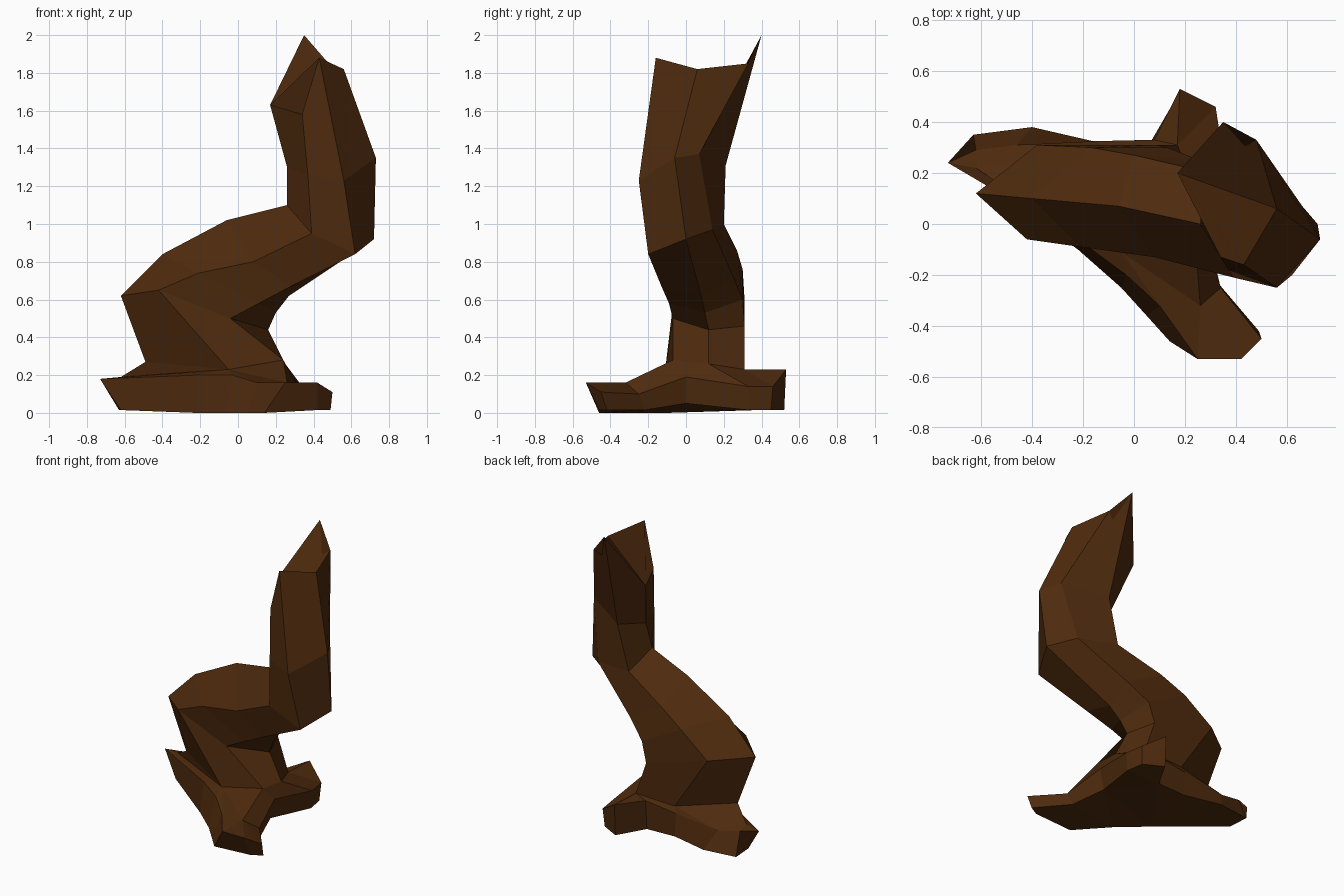
import bpy, bmesh

# Six-sided cross-sections of the trunk, from the foot up to the broken top
# (corner order: left/top ridge, front upper, front lower, right, back right, back left)
SECTIONS = [
    [(-.49, .13, .27), (-.05, -.11, .23), (.24, -.07, .28), (.25, .12, .26), (.17, .31, .23), (-.13, .31, .22)],
    [(-.62, .12, .62), (-.42, -.06, .65), (-.04, -.07, .50), (.16, .12, .44), (.09, .31, .46), (-.38, .31, .60)],
    [(-.40, .10, .84), (-.21, -.09, .74), (.11, -.09, .58), (.20, .10, .53), (.13, .30, .60), (-.17, .30, .76)],
    [(-.06, .07, 1.02), (.08, -.13, .80), (.28, -.13, .67), (.27, .08, .62), (.26, .25, .72), (0, .27, .86)],
    [(.26, 0, 1.10), (.39, -.21, .95), (.62, -.20, .84), (.72, 0, .92), (.58, .14, .97), (.30, .20, 1.0)],
    [(.26, .07, 1.30), (.37, -.18, 1.26), (.56, -.25, 1.23), (.73, -.06, 1.35), (.66, .07, 1.37), (.38, .21, 1.31)],
    [(.17, .20, 1.63), (.34, -.13, 1.58), (.43, -.16, 1.88), (.56, .06, 1.82), (.48, .33, 1.85), (.35, .40, 2.0)],
]
# Root outline: (anchor it joins, upper edge, ground edge x and y)
# anchors 0-5 are the trunk foot, 6 the front root's ridge, 7 the left root's ridge
ROOTS = [
    (7, (-.73, .24, .18), (-.62, .20)), (1, (-.22, -.06, .20), (-.22, -.10)),
    (1, (-.03, -.20, .20), (-.05, -.25)), (1, (.10, -.32, .16), (.05, -.36)),
    (6, (.25, -.53, .16), (.14, -.46)), (6, (.42, -.53, .16), (.42, -.46)),
    (6, (.50, -.45, .11), (.49, -.42)), (6, (.34, -.25, .10), (.32, -.22)),
    (2, (.28, 0, .19), (.25, 0)), (3, (.34, .33, .14), (.33, .33)),
    (4, (.32, .46, .14), (.31, .45)), (4, (.18, .53, .23), (.18, .52)),
    (4, (.08, .33, .21), (.07, .33)), (5, (-.15, .325, .18), (-.14, .32)),
    (5, (-.46, .31, .14), (-.40, .38)), (7, (-.62, .29, .17), (-.63, .35)),
]

bm = bmesh.new()


def ring(points):
    return [bm.verts.new(p) for p in points]


def bridge(a, b):
    n = len(a)
    for i in range(n):
        j = (i + 1) % n
        bm.faces.new((a[i], a[j], b[j], b[i]))


# Trunk
rings = [ring(s) for s in SECTIONS]
for low, high in zip(rings, rings[1:]):
    bridge(low, high)

# Jagged broken top, split in two
c = rings[-1]
bm.faces.new((c[0], c[1], c[2], c[3]))
bm.faces.new((c[0], c[3], c[4], c[5]))

# Roots: spread from the trunk foot and root ridges to the outline
foot = rings[0] + ring([(.26, -.32, .16), (-.62, .22, .19)])
rim = ring([r[1] for r in ROOTS])
for i in range(len(rim)):
    j = (i + 1) % len(rim)
    p, q = foot[ROOTS[i][0]], foot[ROOTS[j][0]]
    bm.faces.new((rim[i], rim[j], p) if p == q else (rim[i], rim[j], q, p))
for tri in ((1, 6, 2), (5, 7, 0), (0, 7, 1)):
    bm.faces.new([foot[k] for k in tri])

# Underside, raised slightly between the right-hand roots
base = ring([(x, y, .05 if y == 0 else (0 if abs(x) < .23 and y < 0 else .015)) for _, _, (x, y) in ROOTS])
bridge(base, rim)
bm.faces.new(base[::-1])

bmesh.ops.triangulate(bm, faces=[f for f in bm.faces if len(f.verts) > 4])
bmesh.ops.recalc_face_normals(bm, faces=bm.faces[:])
mesh = bpy.data.meshes.new("tree_trunk")
bm.to_mesh(mesh)
bm.free()

bark = bpy.data.materials.new("bark")
bark.diffuse_color = (.075, .023, .004, 1)
mesh.materials.append(bark)
bpy.context.collection.objects.link(bpy.data.objects.new("tree_trunk", mesh))
